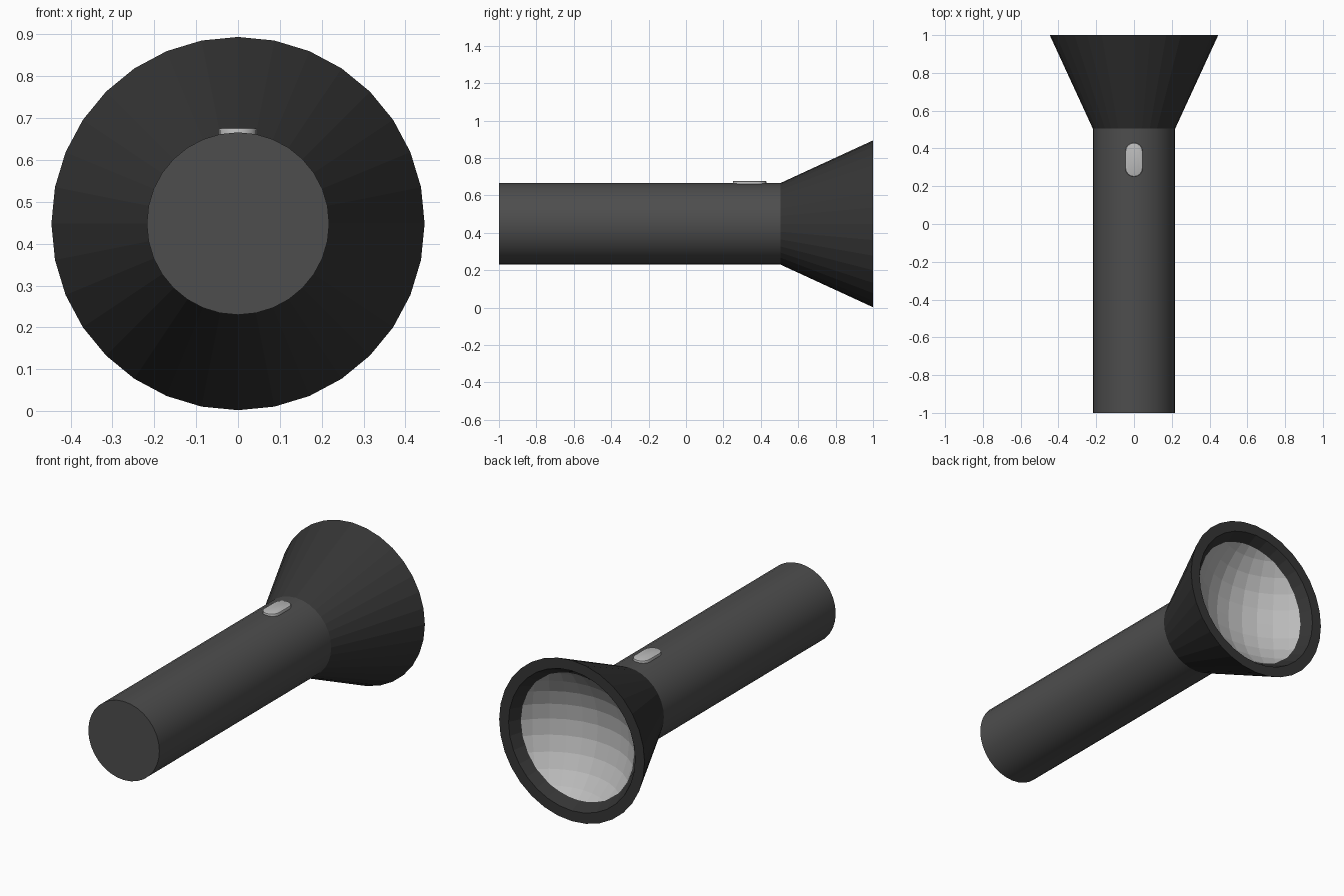
import bpy, bmesh, math

if "Cube" in bpy.data.objects:
    bpy.data.objects.remove(bpy.data.objects["Cube"])

CZ = 0.448      # height of the torch axis
SIDES = 32


def material(name, v):
    m = bpy.data.materials.new(name)
    m.diffuse_color = (v, v, v, 1)
    m.use_nodes = True
    m.node_tree.nodes["Principled BSDF"].inputs["Base Color"].default_value = m.diffuse_color
    return m


def finish(bm, name, mat, smooth=False):
    me = bpy.data.meshes.new(name)
    bm.to_mesh(me)
    bm.free()
    ob = bpy.data.objects.new(name, me)
    bpy.context.collection.objects.link(ob)
    me.materials.append(mat)
    if smooth:
        bpy.context.view_layer.objects.active = ob
        ob.select_set(True)
        bpy.ops.object.shade_smooth_by_angle(angle=math.radians(30))
        ob.select_set(False)
    return ob


def lathe(name, profile, mat, smooth=False, caps=False):
    """Revolve (radius, y) points around the torch axis."""
    bm = bmesh.new()
    rings = []
    for r, y in profile:
        rings.append([bm.verts.new((r * math.sin(a), y, CZ + r * math.cos(a)))
                      for a in (2 * math.pi * i / SIDES for i in range(SIDES))])
    for p, q in zip(rings, rings[1:]):
        for i in range(SIDES):
            j = (i + 1) % SIDES
            bm.faces.new((p[i], p[j], q[j], q[i]))
    if caps:
        bm.faces.new(rings[0])
        bm.faces.new(rings[-1])
        bmesh.ops.recalc_face_normals(bm, faces=bm.faces)
    return finish(bm, name, mat, smooth)


body_mat = material("body_grey", 0.075)
head_mat = material("head_grey", 0.035)
light_mat = material("light_grey", 0.5)

# Handle tube
lathe("body", [(0.218, -1), (0.218, 0.505)], body_mat, smooth=True, caps=True)

# Flared head: outer cone, flat rim, inner tapered wall
lathe("head", [(0.218, 0.505), (0.446, 1), (0.388, 1), (0.316, 0.85)], head_mat)

# Concave reflector: part of a sphere that meets the inner wall
R = 0.44
bm = bmesh.new()
bmesh.ops.create_uvsphere(bm, u_segments=32, v_segments=16, radius=R)
bmesh.ops.translate(bm, verts=bm.verts, vec=(0, 0.93 + R * math.cos(math.radians(50)), CZ))
bmesh.ops.bisect_plane(bm, geom=bm.verts[:] + bm.edges[:] + bm.faces[:],
                       plane_co=(0, 0.95, 0), plane_no=(0, 1, 0), clear_outer=True)
bmesh.ops.reverse_faces(bm, faces=bm.faces)
finish(bm, "reflector", light_mat)

# Switch: rounded slot-shaped button with a softened top edge
bm = bmesh.new()
w, n = 0.046, 8
outline = []
for yc, start in ((0.384, 0), (0.296, math.pi)):
    for i in range(n + 1):
        a = start + math.pi * i / n
        outline.append(bm.verts.new((w * math.cos(a), yc + w * math.sin(a), 0.65)))
base = bm.faces.new(outline)
top = bmesh.ops.extrude_face_region(bm, geom=[base])["geom"]
bmesh.ops.translate(bm, verts=[g for g in top if isinstance(g, bmesh.types.BMVert)],
                    vec=(0, 0, 0.027))
bmesh.ops.recalc_face_normals(bm, faces=bm.faces)
rim = [e for e in bm.edges if all(v.co.z > 0.67 for v in e.verts)]
bmesh.ops.bevel(bm, geom=rim, offset=0.006, segments=2, profile=0.5, affect='EDGES')
finish(bm, "switch", light_mat, smooth=True)
